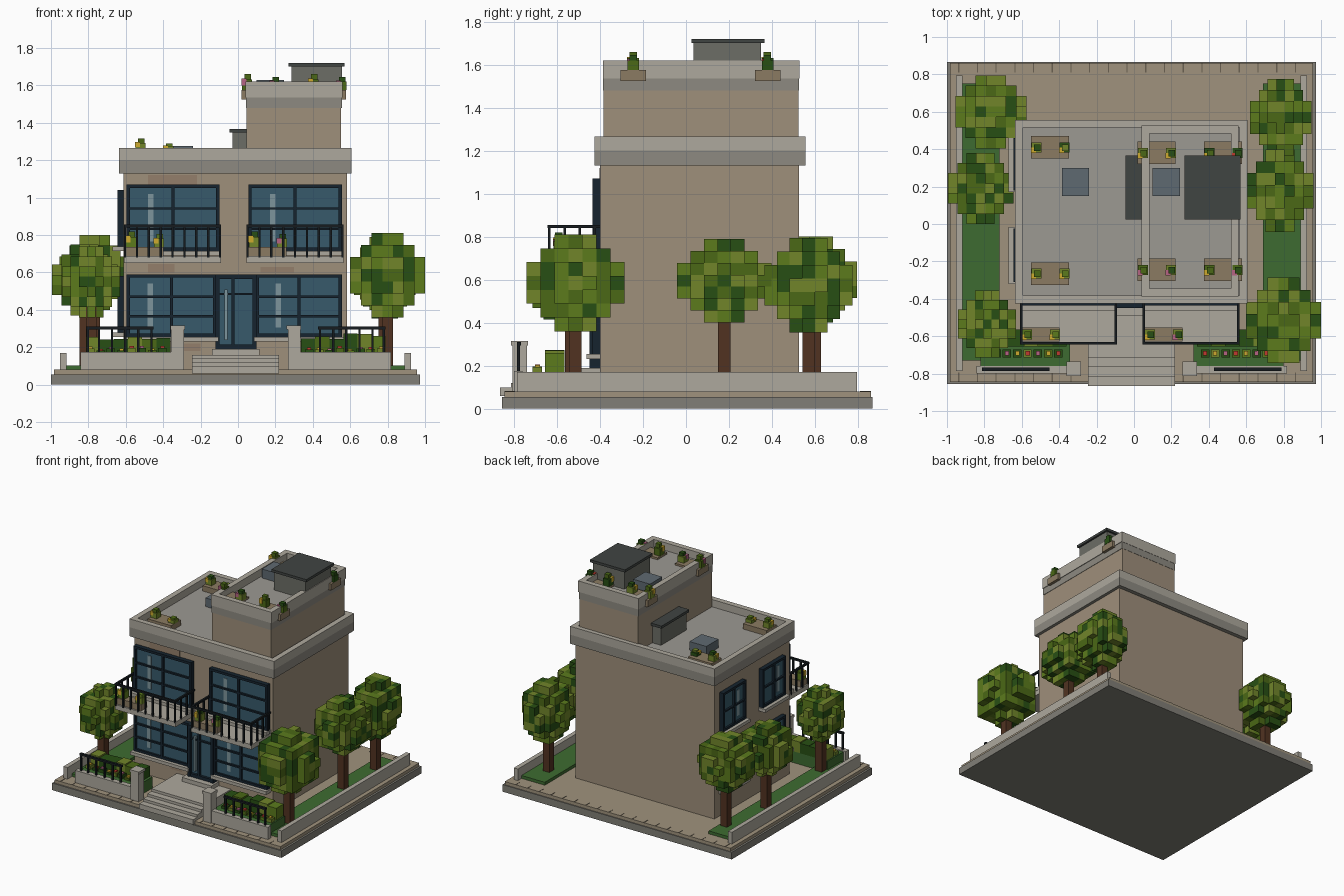
import bpy, bmesh, random
from mathutils import Vector

if "Cube" in bpy.data.objects:
    bpy.data.objects.remove(bpy.data.objects["Cube"])
random.seed(4)

def material(name, rgb):
    m = bpy.data.materials.new(name)
    m.diffuse_color = [(c / 255) ** 2.2 for c in rgb] + [1]
    m.use_nodes = True
    m.node_tree.nodes["Principled BSDF"].inputs["Base Color"].default_value = m.diffuse_color
    return m

M = {k: material(k, c) for k, c in dict(
    base=(128, 126, 118), paving=(158, 145, 124), wall=(157, 142, 122), stone=(172, 167, 156),
    band=(140, 137, 128), roof=(155, 152, 145), hut=(108, 109, 102), cap=(66, 70, 68),
    glass=(58, 90, 106), glint=(125, 148, 155), frame=(28, 40, 50), rail=(28, 33, 36), unit=(95, 105, 112),
    lawn=(64, 107, 52), trunk=(82, 54, 38), planter=(138, 122, 98), joint=(105, 96, 82),
    leaf_a=(76, 104, 28), leaf_b=(112, 132, 46), leaf_c=(44, 80, 26), leaf_d=(92, 122, 34),
    red=(190, 60, 50), yellow=(205, 170, 50), pink=(180, 100, 130), brick=(146, 126, 106)).items()}
LEAVES = ["leaf_a", "leaf_b", "leaf_c", "leaf_d"]
BLOOMS = ["red", "yellow", "pink"]

def part(name, boxes, mats):
    """One object of boxes (x0, x1, y0, y1, z0, z1); mats is one name or one name per box."""
    if isinstance(mats, str):
        mats = [mats] * len(boxes)
    names = list(dict.fromkeys(mats))
    bm = bmesh.new()
    for b, mat in zip(boxes, mats):
        vs = bmesh.ops.create_cube(bm, size=1)["verts"]
        for v in vs:
            v.co = Vector([(b[2*i] + b[2*i+1]) / 2 + v.co[i] * (b[2*i+1] - b[2*i]) for i in range(3)])
        for f in {f for v in vs for f in v.link_faces}:
            f.material_index = names.index(mat)
    bmesh.ops.recalc_face_normals(bm, faces=bm.faces)
    me = bpy.data.meshes.new(name)
    bm.to_mesh(me)
    bm.free()
    for n in names:
        me.materials.append(M[n])
    ob = bpy.data.objects.new(name, me)
    bpy.context.collection.objects.link(ob)
    return ob

def ring(name, x0, x1, y0, y1, z0, z1, t, mat):
    part(name, [(x0, x1, y0, y0 + t, z0, z1), (x0, x1, y1 - t, y1, z0, z1),
                (x0, x0 + t, y0 + t, y1 - t, z0, z1), (x1 - t, x1, y0 + t, y1 - t, z0, z1)], mat)

def window(name, side, u0, u1, z0, z1, rows=(0.33, 0.64)):
    """Framed window with sill; side True puts it on the left wall."""
    f, um = 0.018, (u0 + u1) / 2
    face = -0.61 if side else -0.40
    put = (lambda a, b, d0, d1, c, e: (face - d1, face - d0, a, b, c, e)) if side else \
          (lambda a, b, d0, d1, c, e: (a, b, face - d1, face - d0, c, e))
    bars = [(u0, u0 + f, z0, z1), (u1 - f, u1, z0, z1), (u0, u1, z0, z0 + f), (u0, u1, z1 - f, z1),
            (um - .008, um + .008, z0, z1)]
    bars += [(u0, u1, z0 + (z1 - z0) * r - .006, z0 + (z1 - z0) * r + .006) for r in rows]
    part(name + "_frame", [put(a, b, -.01, .035, c, d) for a, b, c, d in bars], "frame")
    part(name + "_glass", [put(u0 + .005, u1 - .005, -.01, .02, z0 + .005, z1 - .005)], "glass")
    g = u0 + (u1 - u0) * 0.23
    part(name + "_glint", [put(g, g + .03, .015, .023, z0 + .05, z1 - .05)], "glint")
    part(name + "_sill", [put(u0 - .01, u1 + .01, -.01, .062, z0 - .025, z0)], "stone")

def plant(name, x, y, z, h):
    s = 0.027
    part(name, [(x - s, x + s, y - s, y + s, z, z + h * .65),
                (x - s * .5, x + s * .8, y - s * .7, y + s * .6, z + h * .6, z + h),
                (x - s * 1.1, x - s * .1, y - s * 1.1, y, z + h * .3, z + h * .72)],
         [random.choice(LEAVES), random.choice(LEAVES), random.choice(BLOOMS)])

def tree(name, x, y, zc, rx, ry, rz):
    part(name + "_trunk", [(x - .028, x + .028, y - .028, y + .028, .08, zc)], "trunk")
    n, cells = 3, {}
    s = (2 * rx / 7, 2 * ry / 7, 2 * rz / 7)
    for i in range(-n, n + 1):
        for j in range(-n, n + 1):
            for k in range(-n, n + 1):
                d = i * i + j * j + k * k
                if d <= 10.5 or (d <= 12 and random.random() < .5):
                    cells[i, j, k] = 1
    boxes = []
    for i, j, k in cells:
        near = [(i+1, j, k), (i-1, j, k), (i, j+1, k), (i, j-1, k), (i, j, k+1), (i, j, k-1)]
        if all(c in cells for c in near):
            continue
        b = []
        for c, q, w in zip((x, y, zc), (i, j, k), s):
            b += [c + (q - .5) * w, c + (q + .5) * w]
        boxes.append(b)
    part(name + "_canopy", boxes, [random.choice(LEAVES) for _ in boxes])

# Plot, paving, lawns and low side walls
part("plot_base", [(-1, .972, -.855, .867, 0, .055)], "base")
part("paving", [(-.985, .957, -.845, .86, .055, .08)], "paving")
part("paving_joints", [(-.94 + i * .1, -.934 + i * .1, y, y + .05, .078, .082)
                       for i in range(19) for y in (-.845, .81)], "joint")
part("lawns", [(-.92, -.72, -.73, .75, .08, .103), (.69, .89, -.73, .75, .08, .103)], "lawn")
part("side_walls", [(-.952, -.918, -.785, .795, .08, .17), (.89, .925, -.785, .795, .08, .17)], "stone")

# Entrance steps
part("steps", [(-.245, .22, -.865 + i * .05, -.40, .06 + i * .02, .10 + i * .02 - .001) for i in range(4)], "stone")
part("door_sill", [(-.14, .115, -.49, -.40, .155, .19)], "stone")

# Front garden, mirrored around the steps
for tag, m in (("left", -1), ("right", 1)):
    cx = -.012
    X = lambda a, b: tuple(sorted((cx + m * a, cx + m * b)))
    part(tag + "_gate_pillar", [(*X(.278, .345), -.808, -.74, .08, .305),
                                (*X(.272, .35), -.814, -.734, .295, .315)], "stone")
    part(tag + "_front_wall", [(*X(.345, .83), -.80, -.76, .08, .175)], "stone")
    posts = [(*X(a, a + .012), -.785, -.772, .17, .30) for a in (.445, .515, .585, .655, .725, .785)]
    part(tag + "_front_fence", posts + [(*X(.44, .80), -.787, -.768, .295, .31)], "rail")
    part(tag + "_flower_bed", [(*X(.33, .81), -.76, -.565, .08, .168)], "lawn")
    hedge = [(*X(.35 + i * .075, .425 + i * .075), -.655, -.565, .16, random.uniform(.24, .275)) for i in range(6)]
    part(tag + "_hedge", hedge, [random.choice(LEAVES) for _ in hedge])
    for i in range(8):
        a, h = .37 + i * .055, random.uniform(.18, .20)
        part(f"{tag}_flower_{i}", [(*X(a, a + .045), -.715, -.67, .16, h),
             (*X(a + .01, a + .032), -.703, -.68, h, h + .01)], [random.choice(LEAVES), BLOOMS[i % 3]])

# House body, parapet and roof
part("house_body", [(-.612, .583, -.40, .525, .07, 1.14)], "wall")
part("brick_patches", [(-.48, -.22, -.402, -.39, 1.07, 1.12), (-.48, -.34, -.402, -.39, .6, .645),
                       (.12, .3, -.402, -.39, .6, .63), (-.3, -.2, -.402, -.39, .18, .22)], "brick")
part("parapet_band", [(-.635, .607, -.425, .557, 1.13, 1.20)], "band")
ring("parapet", -.635, .607, -.425, .557, 1.20, 1.265, .042, "stone")
part("main_roof", [(-.60, .57, -.39, .52, 1.195, 1.208)], "roof")
part("tower_body", [(.045, .552, -.383, .523, 1.2, 1.485)], "wall")
part("tower_band", [(.043, .555, -.385, .525, 1.48, 1.535)], "band")
ring("tower_parapet", .04, .56, -.387, .527, 1.535, 1.62, .042, "stone")
part("tower_roof", [(.07, .53, -.36, .50, 1.53, 1.56)], "roof")

# Roof huts and ventilation units
for tag, x0, x1, z0, z1 in (("tower", .285, .555, 1.55, 1.70), ("main", -.03, .06, 1.2, 1.347)):
    part(tag + "_roof_hut", [(x0, x1, .035, .35, z0, z1)], "hut")
    part(tag + "_hut_cap", [(x0 - .015, x1 + (.015 if tag == "tower" else 0), .025, .365, z1, z1 + .02)], "cap")
part("main_roof_unit", [(-.385, -.24, .15, .30, 1.2, 1.275)], "unit")
part("tower_roof_unit", [(.10, .245, .15, .30, 1.55, 1.63)], "unit")

# Planters on roofs and balconies
for i, (x, y, z, w) in enumerate([(-.55, -.265, 1.2, .06), (-.55, .41, 1.2, .06), (.02, -.245, 1.525, .06),
                                  (.02, .38, 1.525, .06), (.375, -.245, 1.525, .06), (.375, .38, 1.525, .06),
                                  (-.6, -.59, .685, .037), (.057, -.59, .685, .037)]):
    part(f"planter_{i}", [(x, x + .203, y - w, y + w, z, z + .05)], "planter")
    plant(f"planter_{i}_plant_a", x + .028, y, z + .05, .085 if z != 1.2 else .065)
    plant(f"planter_{i}_plant_b", x + .178, y, z + .05, .07 if z != 1.2 else .04)

# Windows
for tag, u0, u1 in (("left", -.595, -.10), ("right", .055, .555)):
    window(f"upper_{tag}_window", False, u0, u1, .715, 1.07)
window("lower_left_window", False, -.595, -.115, .255, .59)
window("lower_right_window", False, .095, .555, .255, .59)
for tag, u0, u1 in (("front", -.31, -.025), ("back", .18, .46)):
    window(f"side_upper_{tag}_window", True, u0, u1, .74, 1.04, (.5,))
    window(f"side_lower_{tag}_window", True, u0, u1, .28, .58, (.5,))

# Front door
part("door_frame", [(-.12, -.098, -.45, -.39, .19, .59), (.078, .10, -.45, -.39, .19, .59),
                    (-.12, .10, -.45, -.39, .565, .59), (-.10, .08, -.445, -.39, .19, .215),
                    (-.035, -.02, -.445, -.39, .19, .59), (-.10, .08, -.442, -.39, .48, .49)], "frame")
part("door_glass", [(-.10, .08, -.425, -.39, .19, .58)], "glass")
part("door_handle", [(-.072, -.056, -.447, -.42, .24, .51)], "glint")

# Balconies
for tag, x0, x1 in (("left", -.61, -.09), ("right", .045, .565)):
    part(tag + "_balcony_slab", [(x0, x1, -.64, -.39, .65, .688)], "stone")
    bars = [(x0, x1, -.645, -.63, .84, .855)]
    bars += [(a, a + .015, -.645, -.40, .84, .855) for a in (x0, x1 - .015)]
    bars += [(x0 + (x1 - x0 - .012) * i / 8, x0 + (x1 - x0 - .012) * i / 8 + .012, -.643, -.631, .68, .85)
             for i in range(9)]
    bars += [(a, a + .012, y, y + .012, .68, .85) for a in (x0, x1 - .012) for y in (-.57, -.5, -.43)]
    part(tag + "_balcony_rail", bars, "rail")

# Trees
for i, t in enumerate([(.80, -.515, .585, .20, .228, .225), (.78, .178, .595, .18, .22, .195),
                       (.785, .57, .575, .165, .205, .22), (-.785, -.535, .55, .155, .18, .19),
                       (-.82, .19, .56, .175, .19, .19), (-.765, .60, .60, .19, .195, .20)]):
    tree(f"tree_{i}", *t)
